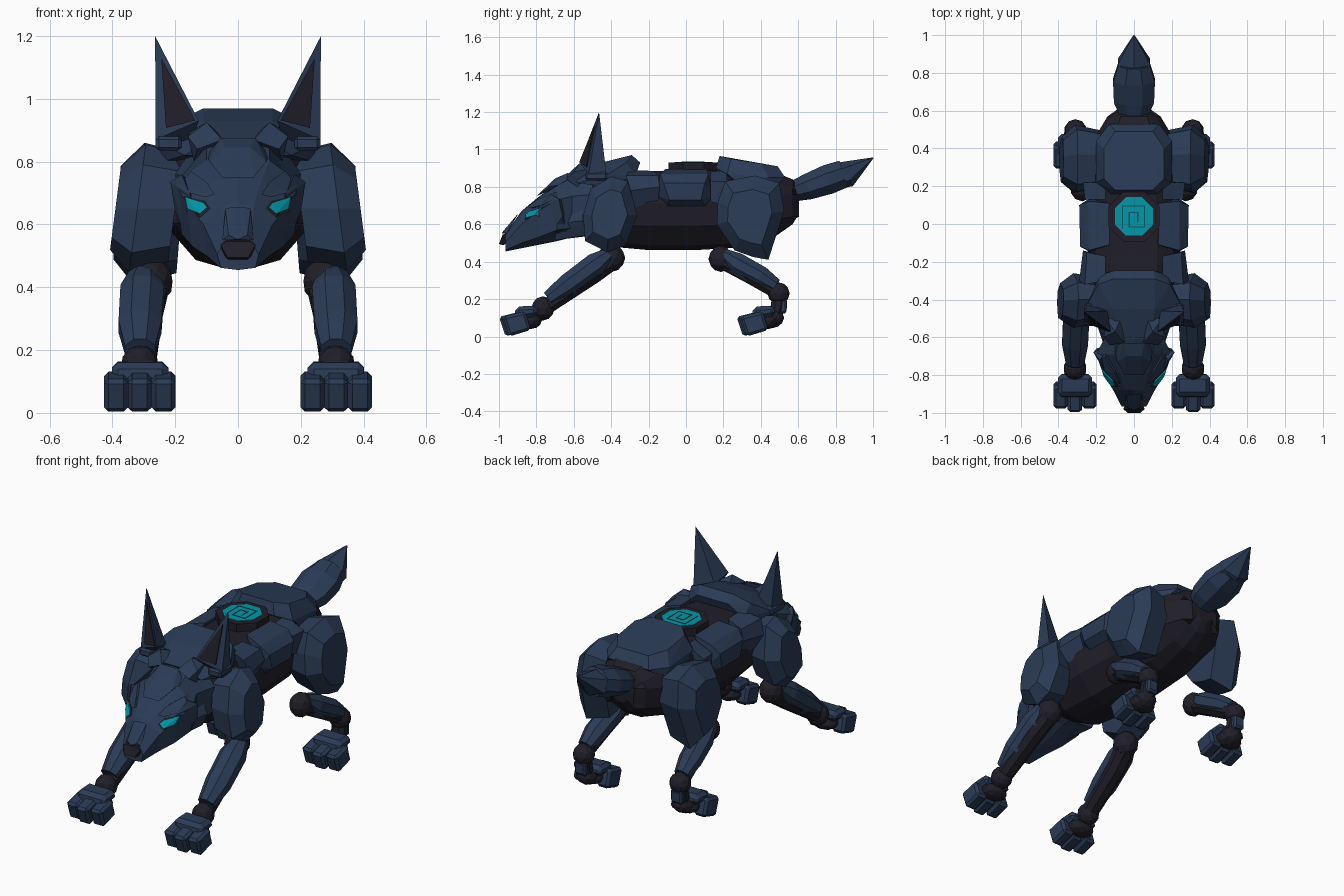
import bpy, bmesh, math
from mathutils import Vector, Matrix
from mathutils.bvhtree import BVHTree


def material(name, rgb):
    m = bpy.data.materials.new(name)
    m.diffuse_color = (*rgb, 1)
    return m


BLUE = material("slate blue armour", (0.0235, 0.0435, 0.092))
DARK = material("dark underbody", (0.0145, 0.0135, 0.0225))
TEAL = material("teal glow", (0.0015, 0.31, 0.39))
LINE = material("deep teal groove", (0.002, 0.1, 0.125))


def finish(name, bm, mat, mirror=False):
    if mirror:
        dup = bmesh.ops.duplicate(bm, geom=bm.verts[:] + bm.edges[:] + bm.faces[:])["geom"]
        vs = [g for g in dup if isinstance(g, bmesh.types.BMVert)]
        bmesh.ops.transform(bm, matrix=Matrix.Scale(-1, 4, (1, 0, 0)), verts=vs)
    bmesh.ops.recalc_face_normals(bm, faces=bm.faces[:])
    me = bpy.data.meshes.new(name)
    bm.to_mesh(me)
    bm.free()
    me.materials.append(mat)
    ob = bpy.data.objects.new(name, me)
    bpy.context.collection.objects.link(ob)
    return ob


def hull(name, pts, mat, mirror=False, bevel=0.0, sym=False):
    """Convex faceted block through the points, edges optionally chamfered."""
    bm = bmesh.new()
    if sym:
        pts = list(pts) + [(-p[0], p[1], p[2]) for p in pts if p[0] > 0]
    for p in pts:
        bm.verts.new(p)
    bmesh.ops.convex_hull(bm, input=bm.verts[:])
    bmesh.ops.delete(bm, geom=[v for v in bm.verts if not v.link_faces], context='VERTS')
    bmesh.ops.dissolve_limit(bm, angle_limit=0.06, verts=bm.verts[:], edges=bm.edges[:])
    if bevel:
        bmesh.ops.bevel(bm, geom=bm.edges[:], offset=bevel, segments=1,
                        affect='EDGES', clamp_overlap=True)
    return finish(name, bm, mat, mirror)


def skin(bm, rings):
    rings = [[bm.verts.new(p) for p in r] for r in rings]
    n = len(rings[0])
    for a, b in zip(rings, rings[1:]):
        for i in range(n):
            bm.faces.new((a[i], a[(i + 1) % n], b[(i + 1) % n], b[i]))
    bm.faces.new(rings[0])
    bm.faces.new(rings[-1])


def limb(name, stations, mat, mirror=False, sides=8):
    """Faceted tube through stations (x, y, z, half width, half depth)."""
    c = [Vector(s[:3]) for s in stations]
    rings = []
    for i, s in enumerate(stations):
        t = (c[min(i + 1, len(c) - 1)] - c[max(i - 1, 0)]).normalized()
        n = t.cross(Vector((1, 0, 0))).normalized()
        u = n.cross(t)
        rings.append([c[i] + u * s[3] * math.cos(a) + n * s[4] * math.sin(a)
                      for a in [(k + 0.5) * math.tau / sides for k in range(sides)]])
    bm = bmesh.new()
    skin(bm, rings)
    return finish(name, bm, mat, mirror)


def loft(name, sections, mat):
    """Symmetric loft: each section is y plus half profile (x, z) top to bottom."""
    rings = []
    for y, half in sections:
        ring = [(x, y, z) for x, z in half]
        rings.append(ring + [(-x, y, z) for x, z in half[::-1] if x > 0])
    bm = bmesh.new()
    skin(bm, rings)
    return finish(name, bm, mat)


def ball(name, at, r, mirror=True):
    bm = bmesh.new()
    bmesh.ops.create_icosphere(bm, subdivisions=2, radius=1)
    bmesh.ops.transform(bm, matrix=Matrix.Translation(at) @ Matrix.Diagonal((*r, 1)), verts=bm.verts)
    return finish(name, bm, DARK, mirror)


def slab(name, outline, x_in, x_out, lean, mat):
    """Side plate from a (y, z) outline, chamfered towards its outer face."""
    cy = sum(p[0] for p in outline) / len(outline)
    cz = sum(p[1] for p in outline) / len(outline)
    pts = []
    for x, k in ((x_in, 0.85), (x_out - 0.07, 1.0), (x_out, 0.66)):
        for y, z in outline:
            zz = cz + (z - cz) * k
            pts.append((x + lean * (cz - zz), cy + (y - cy) * k, zz))
    return hull(name, pts, mat, True)


# ---- Dark torso
def barrel(top, bot, w):
    m = (top + bot) / 2
    return [(w * 0.5, top), (w * 0.85, top - 0.05), (w, m + 0.04), (w * 0.93, m - 0.08),
            (w * 0.55, bot + 0.025), (w * 0.2, bot)]


loft("torso", [(-0.57, barrel(0.83, 0.55, 0.14)), (-0.45, barrel(0.88, 0.485, 0.22)),
               (-0.2, barrel(0.885, 0.462, 0.245)), (0.05, barrel(0.885, 0.462, 0.235)),
               (0.28, barrel(0.89, 0.475, 0.23)), (0.47, barrel(0.88, 0.53, 0.2)),
               (0.57, barrel(0.84, 0.6, 0.14)), (0.605, barrel(0.78, 0.66, 0.09))], DARK)

# ---- Back armour
hull("mane_plate", [(0.11, -0.29, 0.97), (0.1, -0.245, 0.93), (0.11, -0.45, 0.93), (0.09, -0.6, 0.87),
                    (0.19, -0.32, 0.93), (0.25, -0.43, 0.86), (0.18, -0.27, 0.86), (0.17, -0.58, 0.82),
                    (0.24, -0.42, 0.8)], BLUE, sym=True)
hull("rump_plate", [(0.1, 0.18, 0.965), (0.16, 0.24, 0.95), (0.16, 0.4, 0.925), (0.1, 0.49, 0.91),
                    (0.12, 0.16, 0.90), (0.2, 0.22, 0.87), (0.2, 0.44, 0.85), (0.13, 0.53, 0.85),
                    (0.2, 0.3, 0.80), (0.18, 0.46, 0.79)], BLUE, sym=True)
hull("flank_plate", [(0.13, -0.11, 0.895), (0.13, 0.11, 0.895), (0.24, -0.14, 0.87), (0.24, 0.12, 0.87),
                     (0.285, -0.12, 0.82), (0.29, 0.1, 0.82), (0.285, -0.09, 0.73), (0.285, 0.08, 0.73),
                     (0.22, -0.1, 0.685), (0.22, 0.11, 0.69), (0.23, -0.15, 0.75), (0.23, 0.14, 0.75)],
     BLUE, True)
hull("rib_plate", [(0.15, -0.3, 0.89), (0.15, -0.17, 0.885), (0.26, -0.32, 0.86), (0.25, -0.15, 0.86),
                   (0.29, -0.3, 0.78), (0.27, -0.14, 0.8), (0.24, -0.28, 0.69), (0.23, -0.15, 0.71)],
     BLUE, True)
hull("hip_plate", [(0.15, 0.13, 0.88), (0.15, 0.22, 0.89), (0.26, 0.13, 0.83), (0.27, 0.22, 0.83),
                   (0.25, 0.13, 0.72), (0.25, 0.22, 0.7)], BLUE, True)


# ---- Glowing back disc with a square meander
def disc(name, r, z0, z1, mat, cy=0.04):
    ring = [(r * math.cos((k + 0.5) * math.tau / 8), cy + r * math.sin((k + 0.5) * math.tau / 8))
            for k in range(8)]
    return hull(name, [(x, y, z) for x, y in ring for z in (z0, z1)], mat)


disc("disc_rim", 0.145, 0.87, 0.93, DARK)
disc("disc_glow", 0.11, 0.90, 0.934, TEAL)
path = [(0.02, -0.03), (0.02, 0.02), (-0.025, 0.02), (-0.025, -0.055), (0.055, -0.055),
        (0.055, 0.055), (-0.06, 0.055), (-0.06, -0.06)]
for (x0, y0), (x1, y1) in zip(path, path[1:]):
    w = 0.003
    hull("disc_groove", [(x, y + 0.04, z) for x in (min(x0, x1) - w, max(x0, x1) + w)
                         for y in (min(y0, y1) - w, max(y0, y1) + w) for z in (0.932, 0.936)], LINE)

# ---- Head and neck
head = loft("head", [
    (-0.965, [(0, 0.55), (0.045, 0.54), (0.066, 0.505), (0.055, 0.462), (0, 0.455)]),
    (-0.88, [(0, 0.67), (0.05, 0.66), (0.11, 0.60), (0.1, 0.50), (0, 0.472)]),
    (-0.79, [(0, 0.745), (0.075, 0.74), (0.165, 0.67), (0.145, 0.53), (0, 0.49)]),
    (-0.69, [(0, 0.82), (0.1, 0.805), (0.2, 0.73), (0.18, 0.57), (0, 0.51)]),
    (-0.61, [(0, 0.86), (0.1, 0.85), (0.16, 0.75), (0.15, 0.58), (0, 0.53)]),
    (-0.5, [(0, 0.89), (0.13, 0.87), (0.2, 0.76), (0.18, 0.6), (0, 0.545)])], BLUE)
tree = BVHTree.FromPolygons([v.co.copy() for v in head.data.vertices],
                            [tuple(p.vertices) for p in head.data.polygons])


def facial_plate(name, pts, out, mat):
    """Plate laid on the head, given by its (x, z) outline from the front."""
    vs = []
    for x, z in pts:
        hit = tree.ray_cast(Vector((x, -2, z)), Vector((0, 1, 0)))[0]
        y = hit.y if hit else -0.66
        vs += [(x, y - out, z), (x, y + 0.02, z)]
    return hull(name, vs, mat, True)


facial_plate("eye_rim", [(0.088, 0.65), (0.105, 0.675), (0.172, 0.69), (0.163, 0.64), (0.12, 0.622)], 0.006, DARK)
facial_plate("eye", [(0.098, 0.654), (0.11, 0.67), (0.169, 0.688), (0.161, 0.65), (0.122, 0.634)], 0.014, TEAL)
facial_plate("brow", [(0.075, 0.695), (0.1, 0.735), (0.15, 0.77), (0.188, 0.725), (0.16, 0.702),
                      (0.105, 0.687)], 0.018, BLUE)
hull("forehead_plate", [(0.05, -0.8, 0.75), (0.09, -0.73, 0.80), (0.055, -0.63, 0.875), (0.04, -0.7, 0.845),
                        (0.1, -0.64, 0.82)], BLUE, sym=True)
hull("crown_plate", [(0.05, -0.63, 0.87), (0.13, -0.64, 0.84), (0.16, -0.6, 0.88), (0.1, -0.57, 0.925),
                     (0.15, -0.5, 0.9), (0.07, -0.5, 0.9), (0.14, -0.58, 0.8)], BLUE, True)
hull("cheek_tuft", [(0.15, -0.79, 0.69), (0.18, -0.72, 0.76), (0.215, -0.68, 0.735), (0.2, -0.66, 0.64),
                    (0.165, -0.72, 0.56), (0.14, -0.64, 0.56), (0.13, -0.64, 0.72)], BLUE, True)
hull("jaw_plate", [(0.14, -0.7, 0.6), (0.16, -0.56, 0.7), (0.15, -0.54, 0.54), (0.1, -0.7, 0.515),
                   (0.06, -0.54, 0.535), (0.19, -0.55, 0.62)], BLUE, True)
hull("nose", [(0.04, -0.98, 0.545), (0.03, -0.95, 0.555), (0.056, -0.98, 0.535), (0.033, -1.0, 0.495),
              (0.03, -0.98, 0.488), (0.045, -0.95, 0.5)], DARK, sym=True)
hull("nose_bridge", [(0, -0.985, 0.552), (0.03, -0.975, 0.566), (0.05, -0.96, 0.55), (0.04, -0.9, 0.65),
                     (0.02, -0.9, 0.655)], BLUE, sym=True)

# ---- Ears with dark inner face
tip, outer, inner = Vector((0.264, -0.465, 1.2)), Vector((0.262, -0.52, 0.87)), Vector((0.125, -0.57, 0.93))
hull("ear", [tip, outer, inner, (0.14, -0.46, 0.9), (0.25, -0.425, 0.86), (0.15, -0.5, 0.86)], BLUE, True)
inset = [tip * a + outer * b + inner * (1 - a - b) for a, b in ((0.76, 0.1), (0.07, 0.69), (0.02, 0.06))]
hull("ear_inner", [p + Vector((0, d, 0)) for p in inset for d in (-0.006, 0.001)], DARK, True)
hull("ear_base", [(x, y, z) for x in (0.18, 0.262) for y in (-0.54, -0.42) for z in (0.835, 0.88)],
     BLUE, True, 0.01)

# ---- Tail
limb("tail_root", [(0, 0.48, 0.77, 0.11, 0.08), (0, 0.56, 0.775, 0.09, 0.06), (0, 0.65, 0.79, 0.06, 0.05)], DARK)
limb("tail_block", [(0, 0.585, 0.78, 0.085, 0.062), (0, 0.65, 0.8, 0.115, 0.075), (0, 0.76, 0.84, 0.12, 0.086),
                    (0, 0.845, 0.87, 0.09, 0.08)], BLUE)
limb("tail_tip", [(0, 0.78, 0.845, 0.09, 0.06), (0, 0.86, 0.868, 0.098, 0.072), (0, 1.0, 0.955, 0.003, 0.003)],
     BLUE, sides=6)

# ---- Shoulders and thighs
slab("shoulder", [(-0.51, 0.79), (-0.40, 0.855), (-0.31, 0.83), (-0.26, 0.65), (-0.32, 0.49),
                  (-0.42, 0.45), (-0.54, 0.51), (-0.55, 0.65)], 0.2, 0.39, 0.13, BLUE)
slab("thigh", [(0.21, 0.83), (0.37, 0.86), (0.5, 0.82), (0.525, 0.67), (0.44, 0.41), (0.36, 0.425),
               (0.26, 0.46), (0.165, 0.6), (0.17, 0.72)], 0.18, 0.385, 0.08, BLUE)

# ---- Front legs
ball("elbow", (0.275, -0.4, 0.42), (0.07, 0.075, 0.075))
limb("front_leg_core", [(0.275, -0.39, 0.41, 0.06, 0.055), (0.295, -0.5, 0.325, 0.06, 0.05),
                        (0.31, -0.76, 0.15, 0.05, 0.045)], DARK, True)
limb("forearm", [(0.3, -0.41, 0.44, 0.05, 0.04), (0.305, -0.48, 0.385, 0.075, 0.07),
                 (0.312, -0.63, 0.275, 0.074, 0.066), (0.312, -0.735, 0.2, 0.052, 0.046)], BLUE, True)
ball("wrist", (0.312, -0.765, 0.15), (0.062, 0.062, 0.065))

# ---- Hind legs
ball("knee", (0.275, 0.185, 0.415), (0.062, 0.065, 0.07))
limb("hind_leg_core", [(0.275, 0.18, 0.41, 0.05, 0.045), (0.295, 0.34, 0.325, 0.05, 0.045),
                       (0.31, 0.5, 0.235, 0.045, 0.045)], DARK, True)
limb("shank", [(0.285, 0.2, 0.44, 0.045, 0.035), (0.29, 0.27, 0.39, 0.066, 0.064),
               (0.305, 0.40, 0.32, 0.064, 0.06), (0.31, 0.48, 0.27, 0.045, 0.042)], BLUE, True)
ball("hock", (0.31, 0.495, 0.23), (0.06, 0.06, 0.06))
limb("hind_shin", [(0.31, 0.5, 0.24, 0.045, 0.04), (0.31, 0.49, 0.16, 0.045, 0.04),
                   (0.31, 0.47, 0.09, 0.05, 0.045)], DARK, True)
hull("hock_plate", [(x, y, z) for x in (0.275, 0.345) for y, z in
                    ((0.5, 0.2), (0.54, 0.2), (0.538, 0.125), (0.5, 0.12))], BLUE, True, 0.01)
ball("ankle", (0.31, 0.46, 0.1), (0.065, 0.065, 0.055))


# ---- Paws: instep block, dark pad, three toes
def paw(prefix, dy):
    ball(prefix + "_pad", (0.312, -0.83 + dy, 0.085), (0.08, 0.06, 0.045))
    hull(prefix + "_instep", [(x, y + dy, z) for x in (0.222, 0.402) for y, z in
                              ((-0.91, 0.16), (-0.8, 0.165), (-0.79, 0.11), (-0.92, 0.09))],
         BLUE, True, 0.02)
    for x, f in ((0.237, 0.0), (0.313, -0.02), (0.388, 0.0)):
        hull(prefix + "_toe", [(x + s, y + f + dy, z) for s in (-0.038, 0.038) for y, z in
                               ((-0.98, 0.105), (-0.86, 0.135), (-0.83, 0.035), (-0.945, 0.0))],
             BLUE, True, 0.014)


paw("front_paw", 0.0)
paw("hind_paw", 1.27)
